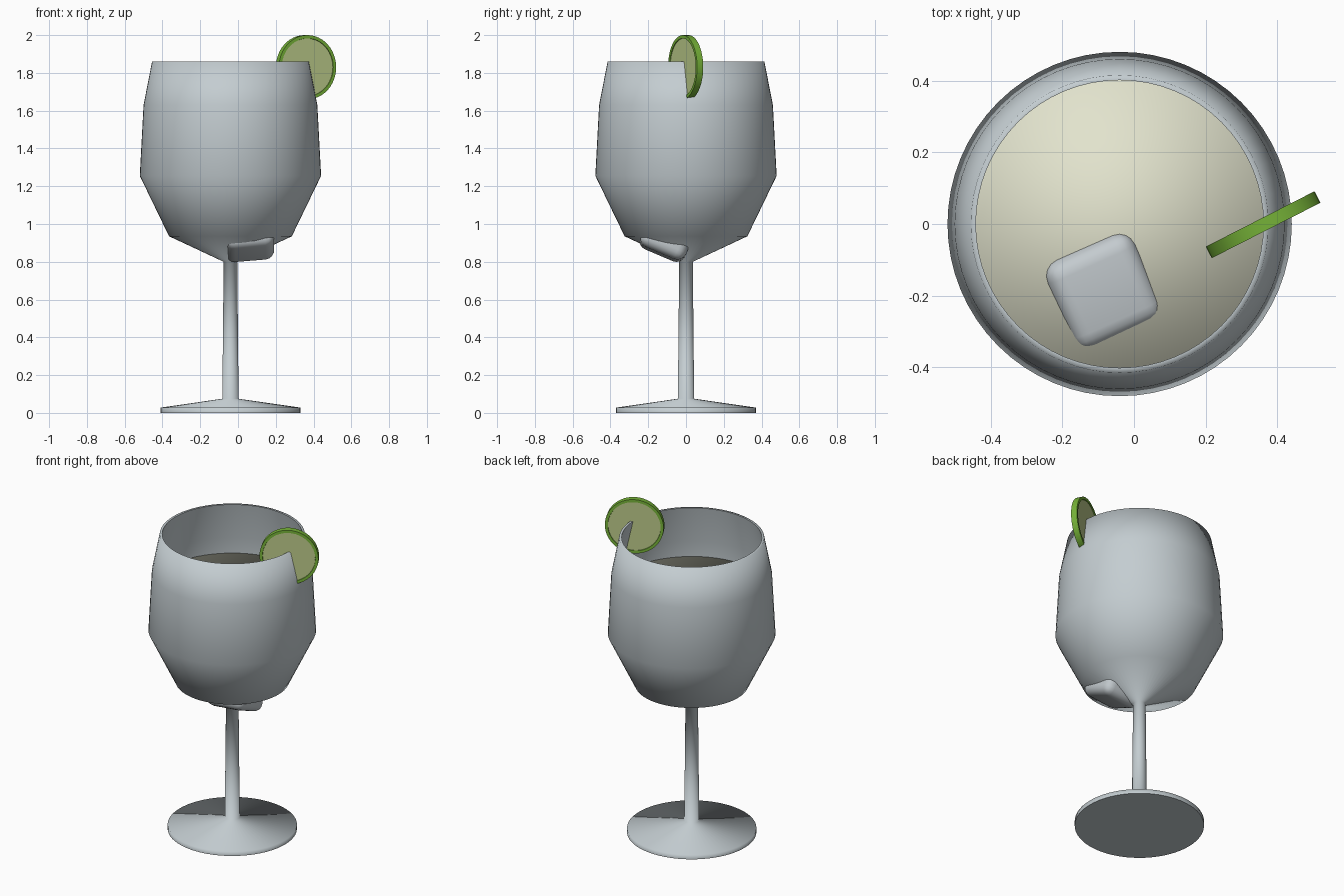
import bpy, bmesh, math
from mathutils import Matrix, Vector

if "Cube" in bpy.data.objects:
    bpy.data.objects.remove(bpy.data.objects["Cube"])

AXIS_X = -0.04   # the glass stands slightly left of centre
SEGS = 64


def material(name, srgb):
    m = bpy.data.materials.new(name)
    lin = [((c / 255 + 0.055) / 1.055) ** 2.4 for c in srgb]
    m.diffuse_color = (*lin, 1)
    m.use_nodes = True
    m.node_tree.nodes["Principled BSDF"].inputs["Base Color"].default_value = m.diffuse_color
    return m


GLASS = material("clear_glass", (196, 205, 209))
ICE = material("ice", (196, 203, 207))
DRINK = material("pale_drink", (226, 227, 205))
RIND = material("lime_rind", (118, 178, 56))
PULP = material("lime_pulp", (188, 203, 138))


def finish(name, bm, mats, angle=None):
    """Turn a bmesh into a smooth-shaded object."""
    bmesh.ops.recalc_face_normals(bm, faces=bm.faces)
    me = bpy.data.meshes.new(name)
    bm.to_mesh(me)
    bm.free()
    for m in mats:
        me.materials.append(m)
    me.polygons.foreach_set("use_smooth", [True] * len(me.polygons))
    ob = bpy.data.objects.new(name, me)
    bpy.context.collection.objects.link(ob)
    if angle:
        bpy.ops.object.select_all(action='DESELECT')
        ob.select_set(True)
        bpy.context.view_layer.objects.active = ob
        bpy.ops.object.shade_smooth_by_angle(angle=math.radians(angle))
    return ob


def lathe(name, profile, mat, angle=None):
    """Revolve (radius, height) points; the open ends are capped."""
    bm = bmesh.new()
    rings = []
    for r, z in profile:
        rings.append([bm.verts.new((AXIS_X + r * math.cos(a), r * math.sin(a), z))
                      for a in (2 * math.pi * i / SEGS for i in range(SEGS))])
    for lo, hi in zip(rings, rings[1:]):
        for i in range(SEGS):
            j = (i + 1) % SEGS
            bm.faces.new((lo[i], lo[j], hi[j], hi[i]))
    bm.faces.new(rings[0])
    bm.faces.new(rings[-1])
    return finish(name, bm, [mat], angle)


def ice_cube(name, centre, size, rotation):
    bm = bmesh.new()
    bmesh.ops.create_cube(bm, size=size)
    bmesh.ops.bevel(bm, geom=bm.edges[:], offset=0.05, segments=4,
                    profile=0.5, affect='EDGES')
    bm.transform(Matrix.Translation(centre) @ rotation)
    finish(name, bm, [ICE], 40)


# Foot, stem and hollow bowl as one turned piece
WALL = 0.014
bowl = [(0.325, 0.935), (0.48, 1.255), (0.46, 1.63), (0.415, 1.86)]
outer = [(0.37, 0.0), (0.37, 0.028), (0.043, 0.075), (0.036, 0.80)] + bowl
inner = [(r - WALL, z) for r, z in reversed(bowl)] + [(0.03, 0.815)]
lathe("wine_glass", outer + inner, GLASS, 86)

# Drink filling the bowl to just above the widest part
lathe("drink", [(0.03, 0.818), (0.313, 0.94), (0.468, 1.257), (0.454, 1.53)], DRINK)

# One cube floats at the surface, one rests in the bottom of the bowl
rad = math.radians
ice_cube("floating_ice", Vector((-0.09, -0.18, 1.425)), 0.27,
         Matrix.Rotation(rad(5), 4, 'X') @ Matrix.Rotation(rad(4), 4, 'Y')
         @ Matrix.Rotation(rad(24), 4, 'Z'))
ice_cube("sunken_ice", Vector((0.055, -0.09, 0.96)), 0.26,
         Matrix.Rotation(rad(-23), 4, 'X') @ Matrix.Rotation(rad(-5), 4, 'Y'))

# Lime slice on the rim: rind disc with slightly recessed pulp on both sides
bm = bmesh.new()
bmesh.ops.create_cone(bm, cap_ends=True, segments=48, radius1=0.17, radius2=0.17,
                      depth=0.036)
caps = [f for f in bm.faces if abs(f.normal.z) > 0.9]
bmesh.ops.inset_individual(bm, faces=caps, thickness=0.017, depth=0)
bmesh.ops.inset_individual(bm, faces=caps, thickness=0.001, depth=-0.004)
for f in caps:
    f.material_index = 1
bm.transform(Matrix.Translation((0.36, -0.002, 1.83)) @ Matrix.Rotation(rad(27), 4, 'Z')
             @ Matrix.Rotation(rad(90), 4, 'X'))
finish("lime_slice", bm, [RIND, PULP], 40)
